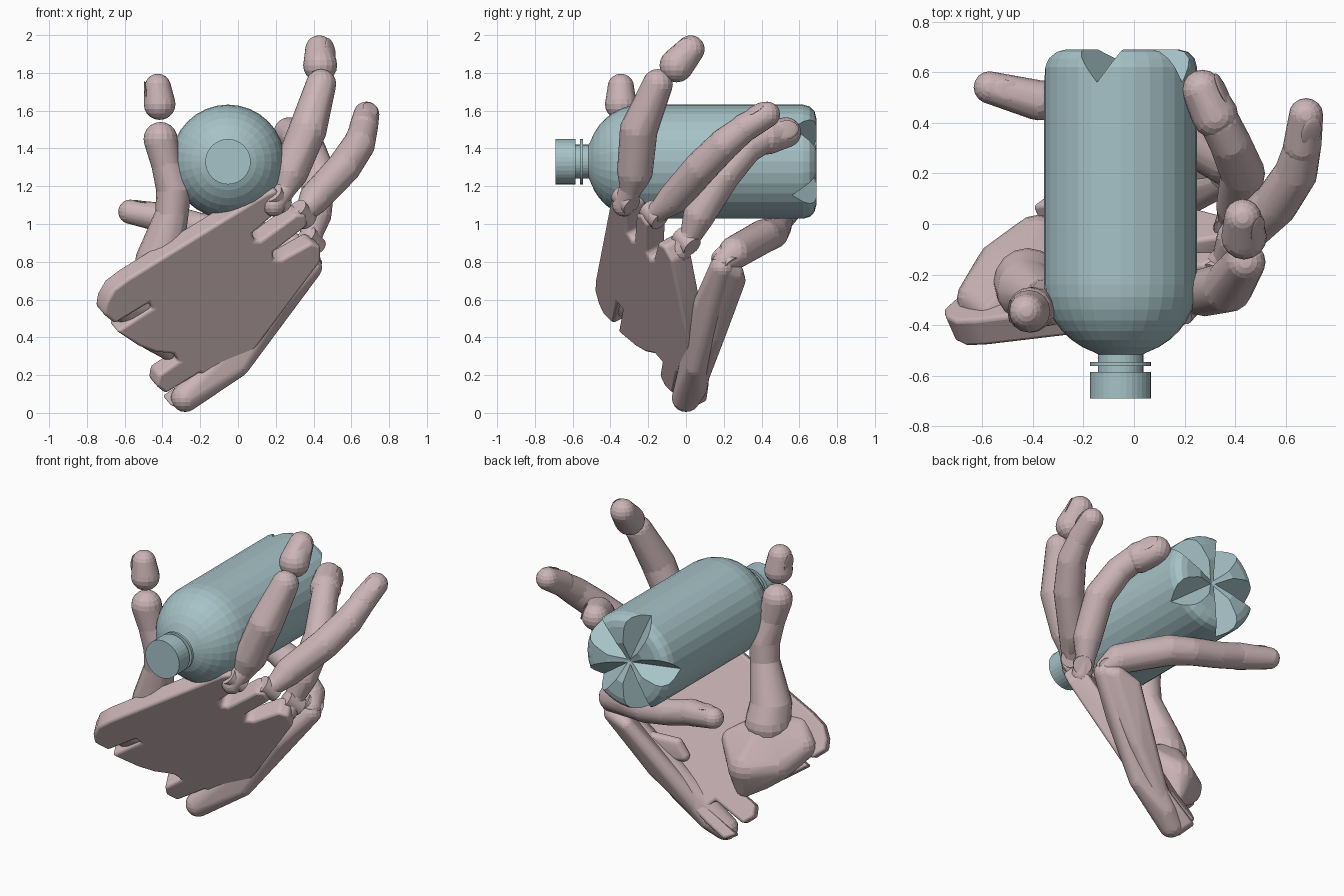
import bpy, bmesh, math
from mathutils import Vector, Matrix

if "Cube" in bpy.data.objects:
    bpy.data.objects.remove(bpy.data.objects["Cube"], do_unlink=True)


def material(name, rgb):
    m = bpy.data.materials.new(name)
    m.use_nodes = True
    m.diffuse_color = (*rgb, 1)
    m.node_tree.nodes["Principled BSDF"].inputs["Base Color"].default_value = (*rgb, 1)
    return m


SKIN = material("dusty pink", (0.60, 0.46, 0.475))
GLASS = material("pale teal", (0.38, 0.54, 0.57))


def finish(bm, name, mat, smooth=None):
    bmesh.ops.recalc_face_normals(bm, faces=bm.faces)
    me = bpy.data.meshes.new(name)
    bm.to_mesh(me)
    bm.free()
    me.materials.append(mat)
    ob = bpy.data.objects.new(name, me)
    bpy.context.collection.objects.link(ob)
    bpy.ops.object.select_all(action="DESELECT")
    ob.select_set(True)
    bpy.context.view_layer.objects.active = ob
    if smooth:
        bpy.ops.object.shade_smooth_by_angle(angle=math.radians(smooth))
    return ob


def add_hull(bm, balls):
    """Convex skin around balls given as (x, y, z, radius)."""
    tmp = bmesh.new()
    for x, y, z, r in balls:
        bmesh.ops.create_uvsphere(tmp, u_segments=16, v_segments=10, radius=r,
                                  matrix=Matrix.Translation((x, y, z)))
    res = bmesh.ops.convex_hull(tmp, input=tmp.verts[:])
    inner = {e for e in res["geom_interior"] if isinstance(e, bmesh.types.BMVert)}
    bmesh.ops.delete(tmp, geom=list(inner), context="VERTS")
    me = bpy.data.meshes.new("tmp")
    tmp.to_mesh(me)
    tmp.free()
    bm.from_mesh(me)
    bpy.data.meshes.remove(me)


def hull_part(name, *groups):
    bm = bmesh.new()
    for g in groups:
        add_hull(bm, g)
    return finish(bm, name, SKIN, 40)


def finger(name, chain, tip, nail):
    """Segments along a chain of balls, a separate tip and a flush nail."""
    bm = bmesh.new()
    for a, b in zip(chain, chain[1:]):
        add_hull(bm, (a, b))
    add_hull(bm, tip)
    a, b = Vector(tip[0][:3]), Vector(tip[1][:3])
    along = (b - a).normalized()
    side = along.cross(Vector(nail)).normalized()
    up = side.cross(along)
    rot = Matrix((side, along, up)).transposed().to_4x4()
    r = tip[1][3]
    place = Matrix.Translation(a.lerp(b, 0.7) + up * r * 0.94) @ rot
    bmesh.ops.create_uvsphere(bm, u_segments=14, v_segments=8, radius=1,
                              matrix=place @ Matrix.Diagonal((r * 0.65, r * 0.95, r * 0.12, 1)))
    return finish(bm, name, SKIN, 40)


def plate_y(x, z):
    return 0.15 + 0.444 * x - 0.527 * z


def behind(x, z, depth, r):
    """Ball at a depth behind the back-of-hand plane."""
    return (x, plate_y(x, z) + depth * 1.21, z, r)


# Back-of-hand plate: outline with knuckle slots and wrist tabs, on a tilted plane
outline = [(-0.71, 0.52), (-0.7, 0.58), (-0.66, 0.65), (-0.58, 0.71), (0.15, 1.16), (0.2, 1.18),
           (0.23, 1.15), (0.21, 1.06), (0.08, 0.95), (0.09, 0.91), (0.12, 0.91), (0.31, 1.05),
           (0.36, 1.05), (0.37, 0.99), (0.19, 0.85), (0.19, 0.81), (0.23, 0.81), (0.39, 0.9),
           (0.44, 0.88), (0.44, 0.80), (0.2, 0.48), (0.02, 0.24), (-0.18, 0.09), (-0.3, 0.01),
           (-0.36, 0.04), (-0.16, 0.17), (-0.2, 0.21), (-0.38, 0.1), (-0.43, 0.14), (-0.42, 0.2),
           (-0.31, 0.27), (-0.34, 0.31), (-0.44, 0.32), (-0.52, 0.35), (-0.64, 0.43),
           (-0.45, 0.55), (-0.47, 0.58), (-0.65, 0.47)]
normal = Vector((0.444, -1, -0.527)).normalized()
bm = bmesh.new()
face = bm.faces.new([bm.verts.new((x, plate_y(x, z), z)) for x, z in outline])
ext = bmesh.ops.extrude_face_region(bm, geom=[face])
bmesh.ops.translate(bm, vec=-normal * 0.125,
                    verts=[v for v in ext["geom"] if isinstance(v, bmesh.types.BMVert)])
palm = finish(bm, "palm_plate", SKIN, 40)
bev = palm.modifiers.new("round", "BEVEL")
bev.width, bev.segments, bev.limit_method = 0.02, 3, "ANGLE"

# Little-finger side slab, folded back towards the palm
hull_part("outer_palm_slab",
          [(-0.28, 0.0, 0.08, 0.075), (-0.2, 0.04, 0.13, 0.07), (0.0, 0.05, 0.25, 0.06),
           (0.38, 0.19, 0.77, 0.065), (0.22, 0.1, 0.58, 0.06)],
          [(0.38, 0.19, 0.77, 0.06), (0.34, 0.25, 0.74, 0.055), (0.23, 0.27, 0.7, 0.045),
           (0.1, 0.15, 0.42, 0.06), (-0.06, 0.08, 0.27, 0.04), (-0.16, 0.05, 0.16, 0.06)])
hull_part("palm_tab", [(-0.02, 0.05, 0.49, 0.035), (0.02, 0.06, 0.56, 0.035),
                       (0.2, 0.15, 0.6, 0.035), (0.15, 0.13, 0.49, 0.035)])

# Thumb mound, spread behind the plate down to the wrist
hull_part("thumb_mound",
          [behind(-0.61, 0.58, 0.11, 0.09), behind(-0.52, 0.49, 0.14, 0.105),
           behind(-0.38, 0.47, 0.155, 0.115), behind(-0.24, 0.58, 0.1, 0.07),
           behind(-0.42, 0.65, 0.14, 0.105), behind(-0.46, 0.39, 0.115, 0.06),
           behind(-0.37, 0.33, 0.105, 0.05), behind(-0.56, 0.66, 0.09, 0.07)])

# Thumb and fingers
finger("thumb",
       [(-0.42, -0.23, 0.7, 0.135), (-0.42, -0.26, 0.8, 0.125), (-0.35, -0.3, 1.05, 0.088),
        (-0.34, -0.31, 1.18, 0.093), (-0.38, -0.33, 1.32, 0.08), (-0.41, -0.34, 1.45, 0.09)],
       [(-0.415, -0.345, 1.635, 0.084), (-0.425, -0.345, 1.725, 0.07)], (-1, 0, 0))
finger("index_finger",
       [(0.19, -0.33, 1.1, 0.06), (0.25, -0.29, 1.19, 0.06), (0.28, -0.27, 1.28, 0.095),
        (0.37, -0.25, 1.5, 0.1), (0.44, -0.15, 1.74, 0.08)],
       [(0.435, -0.05, 1.84, 0.09), (0.43, 0.025, 1.925, 0.074)], (0.8, -0.6, 0.1))
finger("middle_finger",
       [(0.31, -0.19, 1.03, 0.055), (0.37, -0.13, 1.08, 0.06), (0.41, -0.06, 1.14, 0.085),
        (0.56, 0.08, 1.30, 0.09), (0.64, 0.2, 1.42, 0.085), (0.665, 0.3, 1.5, 0.074)],
       [(0.665, 0.31, 1.51, 0.076), (0.68, 0.43, 1.58, 0.068)], (0.4, -0.4, 0.8))
finger("ring_finger",
       [(0.37, -0.03, 0.86, 0.06), (0.39, 0.03, 0.95, 0.06), (0.41, 0.07, 1.05, 0.085),
        (0.43, 0.2, 1.26, 0.088), (0.38, 0.32, 1.40, 0.082), (0.34, 0.4, 1.45, 0.08)],
       [(0.32, 0.43, 1.46, 0.092), (0.27, 0.53, 1.485, 0.08)], (0.8, 0.5, 0.3))
finger("little_finger",
       [(0.38, 0.2, 0.8, 0.06), (0.33, 0.26, 0.85, 0.088), (0.08, 0.41, 0.935, 0.09),
        (-0.04, 0.46, 0.95, 0.082), (-0.22, 0.48, 0.985, 0.078), (-0.38, 0.49, 1.03, 0.078)],
       [(-0.38, 0.49, 1.03, 0.08), (-0.57, 0.54, 1.065, 0.064)], (0, 0.1, 1))

# Hinge pins in the knuckle gaps
bm = bmesh.new()
turn = Vector((0.5, 0.6, -0.6)).to_track_quat("Z", "Y").to_matrix().to_4x4()
for p in [(0.21, -0.32, 1.13), (0.34, -0.17, 1.05), (0.39, 0.0, 0.91), (0.37, 0.21, 0.81)]:
    bmesh.ops.create_cone(bm, cap_ends=True, segments=16, radius1=0.055, radius2=0.055,
                          depth=0.11, matrix=Matrix.Translation(p) @ turn)
finish(bm, "knuckle_pins", SKIN, 40)


# Bottle parts, turned around a lengthwise axis
AXIS = Vector((-0.053, 0, 1.33))


def lathe(name, profile):
    bm = bmesh.new()
    vs = [bm.verts.new(AXIS + Vector((r, y, 0))) for r, y in profile]
    es = [bm.edges.new(p) for p in zip(vs, vs[1:])]
    bmesh.ops.spin(bm, geom=vs + es, cent=AXIS, axis=(0, 1, 0), angle=math.tau, steps=32)
    bmesh.ops.remove_doubles(bm, verts=bm.verts, dist=0.0005)
    return finish(bm, name, GLASS)


arc = [math.radians(a) for a in range(0, 71, 10)]
dome = [(0.302 * math.cos(a), -0.24 - 0.285 * math.sin(a)) for a in arc]
base = [(0.23 + 0.072 * math.sin(a), 0.62 + 0.07 * math.cos(a)) for a in
        (0, math.pi / 6, math.pi / 3, math.pi / 2)]
body = lathe("bottle_body", [(0, 0.64), (0.13, 0.69)] + base + dome + [(0.09, -0.515), (0, -0.515)])
lathe("bottle_neck", [(0, -0.5), (0.09, -0.5), (0.09, -0.6), (0, -0.6)])
lathe("neck_ring", [(0, -0.545), (0.12, -0.545), (0.12, -0.562), (0, -0.562)])
lathe("bottle_cap", [(0, -0.585), (0.12, -0.585), (0.12, -0.69), (0, -0.69)])

# Five wedge grooves cut in the bottle base
for k in range(5):
    a = math.radians(36 + 72 * k)
    out, side = Vector((math.cos(a), 0, math.sin(a))), Vector((-math.sin(a), 0, math.cos(a)))
    bm = bmesh.new()
    for r, y, w in [(-0.01, 0.655, 0), (0.4, 0.53, 0), (-0.01, 0.75, 0.04), (-0.01, 0.75, -0.04),
                    (0.4, 0.75, 0.17), (0.4, 0.75, -0.17)]:
        bm.verts.new(AXIS + out * r + side * w + Vector((0, y, 0)))
    bmesh.ops.convex_hull(bm, input=bm.verts[:])
    cutter = finish(bm, "groove_cutter", GLASS)
    cutter.hide_render = True
    bpy.context.view_layer.objects.active = body
    mod = body.modifiers.new("groove", "BOOLEAN")
    mod.operation, mod.solver, mod.object = "DIFFERENCE", "EXACT", cutter
    bpy.ops.object.modifier_apply(modifier=mod.name)
    bpy.data.objects.remove(cutter, do_unlink=True)
